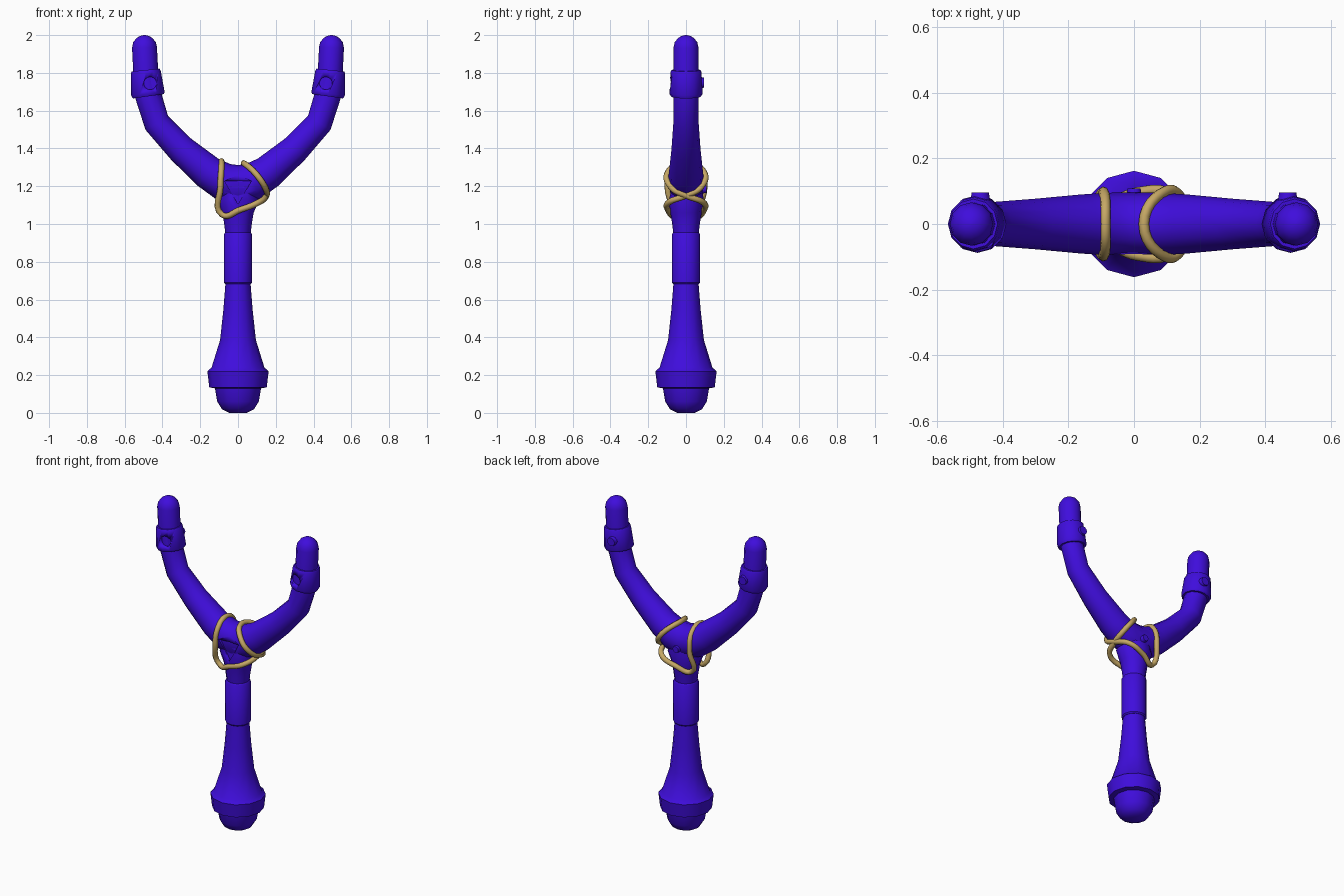
import bpy, bmesh, math
from mathutils import Vector, Matrix

if "Cube" in bpy.data.objects:
    bpy.data.objects.remove(bpy.data.objects["Cube"])


def material(name, rgb):
    m = bpy.data.materials.new(name)
    m.use_nodes = True
    m.diffuse_color = (*rgb, 1)
    m.node_tree.nodes["Principled BSDF"].inputs["Base Color"].default_value = (*rgb, 1)
    return m


VIOLET = material("violet_blue", (0.05, 0.004, 0.72))
TAN = material("tan_cord", (0.56, 0.39, 0.13))


def select(ob):
    bpy.ops.object.select_all(action='DESELECT')
    ob.select_set(True)
    bpy.context.view_layer.objects.active = ob


def finish(name, bm, mat=VIOLET):
    bmesh.ops.recalc_face_normals(bm, faces=bm.faces)
    me = bpy.data.meshes.new(name)
    bm.to_mesh(me)
    bm.free()
    me.materials.append(mat)
    ob = bpy.data.objects.new(name, me)
    bpy.context.collection.objects.link(ob)
    select(ob)
    bpy.ops.object.shade_smooth_by_angle(angle=math.radians(38))
    return ob


def sweep(name, rings, sides=12):
    """Elliptical tube in the xz plane; rings are (x, z, in-plane radius, y radius)."""
    bm = bmesh.new()
    pts = [Vector((r[0], 0, r[1])) for r in rings]
    loops = []
    for i, (x, z, ra, ry) in enumerate(rings):
        t = (pts[min(i + 1, len(pts) - 1)] - pts[max(i - 1, 0)]).normalized()
        n = Vector((t.z, 0, -t.x))
        loops.append([bm.verts.new(pts[i] + n * ra * math.cos(a) + Vector((0, ry * math.sin(a), 0)))
                      for a in (math.tau * k / sides for k in range(sides))])
    for a, b in zip(loops, loops[1:]):
        for k in range(sides):
            j = (k + 1) % sides
            bm.faces.new((a[k], a[j], b[j], b[k]))
    bm.faces.new(loops[0])
    bm.faces.new(loops[-1])
    return finish(name, bm)


def prism(name, x, z, y0, y1, r, sides, turn=0, r2=None):
    """Prism or stud running along y from y0 to y1."""
    bm = bmesh.new()
    bmesh.ops.create_cone(bm, cap_ends=True, segments=sides, radius1=r,
                          radius2=r if r2 is None else r2, depth=abs(y1 - y0))
    s = 1 if y1 > y0 else -1
    bm.transform(Matrix.Translation((x, (y0 + y1) / 2, z)) @ Matrix.Rotation(turn, 4, 'Y')
                 @ Matrix.Rotation(-s * math.pi / 2, 4, 'X'))
    return finish(name, bm)


def cut(ob, cutter):
    mod = ob.modifiers.new("recess", 'BOOLEAN')
    mod.operation = 'DIFFERENCE'
    mod.solver = 'EXACT'
    mod.object = cutter
    select(ob)
    bpy.ops.object.modifier_apply(modifier=mod.name)


# Handle: pommel, grip and flared neck
profile = [(0, .045), (.02, .085), (.06, .11), (.13, .122), (.135, .152), (.22, .162), (.24, .14),
           (.385, .095), (.54, .078), (.69, .066)]
sweep("grip", [(0, z, r, r) for z, r in profile])
sweep("grip_sleeve", [(0, z, r, r) for z, r in [(.682, .068), (.69, .075), (.945, .075), (.955, .068)]])
neck = sweep("neck", [(0, .94, .066, .066), (0, 1.0, .073, .073), (0, 1.06, .083, .083),
                      (0, 1.13, .113, .093), (0, 1.2, .1, .085)])

# Forked arms swept as one piece, mirrored about the middle
half = [(.08, 1.225, .1, .095), (.16, 1.275, .09, .09), (.3, 1.395, .077, .077),
        (.43, 1.535, .07, .067), (.475, 1.68, .07, .067), (.485, 1.76, .066, .066)]
arms = sweep("fork_arms", [(-x, z, a, b) for x, z, a, b in reversed(half)]
             + [(0, 1.208, .104, .096)] + half)

# Triangular recess on the front, round stud on the back
tri = prism("triangle_cutter", 0, 1.187, -.2, -.078, .082, 3)
low = min((v.co for v in tri.data.vertices), key=lambda c: c.z)
tri.data.transform(Matrix.Translation((0, 0, 1.187)) @ Matrix.Rotation(
    math.pi - math.atan2(low.x, low.z - 1.187), 4, 'Y') @ Matrix.Translation((0, 0, -1.187)))
for part in (arms, neck):
    cut(part, tri)
bpy.data.objects.remove(tri)
prism("back_stud", 0, 1.185, .07, .108, .026, 12, r2=.02)

# Arm tips, cuffs with a front hole and a back rivet
for side, s in (("left", 1), ("right", -1)):
    dome = [(s * .495, 1.934 + .066 * math.sin(a), .066 * math.cos(a), .066 * math.cos(a))
            for a in (math.radians(d) for d in (0, 25, 50, 70, 86))]
    sweep(side + "_tip", [(s * .485, 1.74, .066, .066)] + dome)
    cuff = sweep(side + "_cuff", [(s * .475, 1.676, .082, .08), (s * .477, 1.69, .089, .088),
                                  (s * .488, 1.805, .079, .082), (s * .489, 1.815, .074, .076)])
    hole = prism(side + "_hole_cutter", s * .465, 1.745, -.2, -.06, .034, 14)
    cut(cuff, hole)
    bpy.data.objects.remove(hole)
    prism(side + "_rivet", s * .468, 1.748, .06, .096, .032, 12, r2=.026)

# Cord wound around the fork, crossing on the left side
front = [(-.093, -.098, 1.2), (-.085, -.064, 1.05), (.01, -.096, 1.075), (.11, -.09, 1.115)]
upper = [(.145, .075, 1.19), (.095, .1, 1.265), (.03, 0, 1.322)]
flip = lambda pts: [(x, -y, z) for x, y, z in reversed(pts)]
path = ([(-.088, 0, 1.333), (-.088, -.07, 1.3)] + front + [(.147, 0, 1.15)] + upper
        + flip(upper[:-1]) + [(.15, 0, 1.15)] + flip(front) + [(-.088, .07, 1.3)])
cu = bpy.data.curves.new("cord", 'CURVE')
cu.dimensions = '3D'
cu.bevel_depth = .016
cu.bevel_resolution = 2
cu.resolution_u = 6
sp = cu.splines.new('BEZIER')
sp.bezier_points.add(len(path) - 1)
for p, co in zip(sp.bezier_points, path):
    p.co = co
    p.handle_left_type = p.handle_right_type = 'AUTO'
sp.use_cyclic_u = True
sp.use_smooth = True
cu.materials.append(TAN)
cord = bpy.data.objects.new("cord", cu)
bpy.context.collection.objects.link(cord)
select(cord)
bpy.ops.object.convert(target='MESH')
